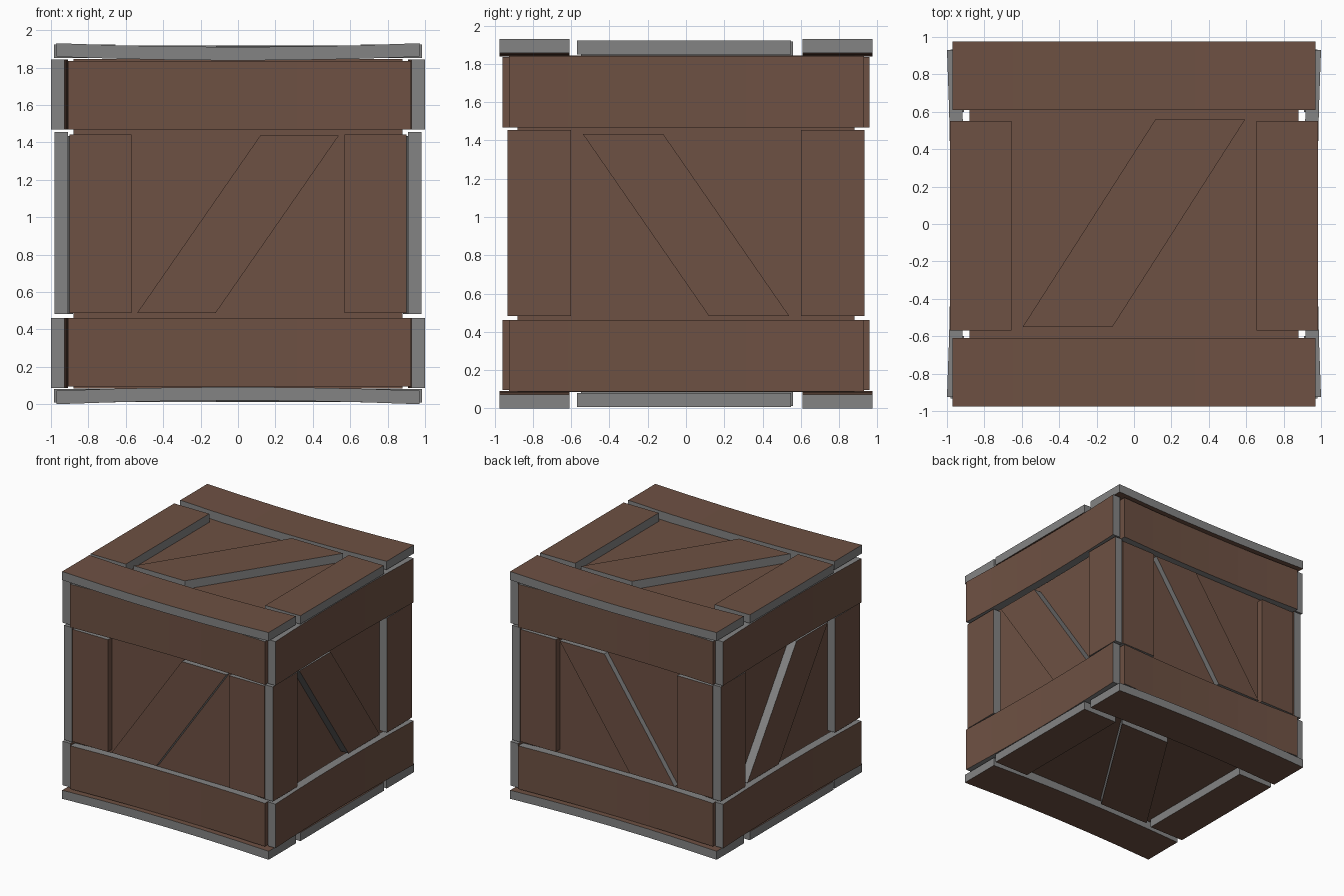
import bpy, bmesh
from mathutils import Vector

if "Cube" in bpy.data.objects:
    bpy.data.objects.remove(bpy.data.objects["Cube"])

ZC = 0.965  # height of the crate centre


def material(name, rgb):
    m = bpy.data.materials.new(name)
    m.diffuse_color = (*rgb, 1.0)
    m.use_nodes = True
    m.node_tree.nodes["Principled BSDF"].inputs["Base Color"].default_value = m.diffuse_color
    return m


BROWN = material("brown_wood", (0.155, 0.082, 0.056))
GREY = material("grey_edge", (0.23, 0.23, 0.23))

# Each side maps local (u along, v across, w outward) to world axes; s = direction
FRAMES = {
    "front": lambda u, v, w: Vector((u, -w, v + ZC)),
    "back": lambda u, v, w: Vector((u, w, v + ZC)),
    "right": lambda u, v, w: Vector((w, u, v + ZC)),
    "left": lambda u, v, w: Vector((-w, u, v + ZC)),
    "top": lambda u, v, w: Vector((u, v, w + ZC)),
    "bottom": lambda u, v, w: Vector((u, v, -w + ZC)),
}


def slab(name, side, rows, thick, brown_ends=False):
    """Board lofted through rows of (point a, point b, outer depth)."""
    place = FRAMES[side]
    bm = bmesh.new()
    rings = []
    for a, b, w in rows:
        rings.append([bm.verts.new(place(*p)) for p in
                      ((*a, w), (*b, w), (*b, w - thick), (*a, w - thick))])
    for r, q in zip(rings, rings[1:]):
        for i in range(4):
            f = bm.faces.new((r[i], r[(i + 1) % 4], q[(i + 1) % 4], q[i]))
            f.material_index = i % 2  # wide faces brown, rims grey
    for ring in (rings[0], rings[-1]):
        bm.faces.new(ring).material_index = 1
    bmesh.ops.recalc_face_normals(bm, faces=bm.faces[:])
    if brown_ends:
        for f in bm.faces:
            if abs(f.normal.x) > 0.9:
                f.material_index = 0
    me = bpy.data.meshes.new(name)
    bm.to_mesh(me)
    bm.free()
    me.materials.append(BROWN)
    me.materials.append(GREY)
    ob = bpy.data.objects.new(name, me)
    bpy.context.collection.objects.link(ob)


def plank_rows(u0, u1, v0, v1, mid, flare, n=6):
    """Long plank whose ends bow outward."""
    rows = []
    for i in range(n + 1):
        t = i / n
        u = u0 + (u1 - u0) * t
        rows.append(((u, v0), (u, v1), mid + flare * (2 * t - 1) ** 2))
    return rows


def build_side(side, ext, v_in, v_out, mid, flare, post, post_v, post_w,
               diag, diag_v, diag_w, thick, brown_ends=False):
    # two long bowed planks
    for tag, a, b in (("upper", v_in, v_out), ("lower", -v_out, -v_in)):
        slab(f"{side}_{tag}_plank", side,
             plank_rows(ext[0], ext[1], a, b, mid, flare), thick, brown_ends)
    # two short posts between them
    for tag, a, b in (("first", -post[1], -post[0]), ("second", *post)):
        slab(f"{side}_{tag}_post", side,
             [((a, post_v[0]), (b, post_v[0]), post_w),
              ((a, post_v[1]), (b, post_v[1]), post_w)], thick, brown_ends)
    # diagonal brace
    d0, d1 = diag
    slab(f"{side}_diagonal_brace", side,
         [((-d1, diag_v[0]), (-d0, diag_v[0]), diag_w),
          ((d0, diag_v[1]), (d1, diag_v[1]), diag_w)], thick)


# inner box
bpy.ops.mesh.primitive_cube_add(size=1, location=(0, 0, ZC))
core = bpy.context.object
core.name = "inner_box"
core.scale = (1.76, 1.76, 1.76)
core.data.materials.append(BROWN)

# front and back boards
for side, ext in (("front", (-0.905, 0.925)), ("back", (-0.925, 0.905))):
    build_side(side, ext, 0.503, 0.87, 0.935, 0.025, (0.57, 0.90),
               (-0.477, 0.477), 0.933, (0.12, 0.54), (-0.478, 0.473), 0.925,
               0.065, True)

# right and left boards
for side in ("right", "left"):
    build_side(side, (-0.925, 0.93), 0.503, 0.877, 0.98, 0.02, (0.60, 0.933),
               (-0.483, 0.49), 0.98, (-0.12, -0.54), (-0.483, 0.47), 0.955,
               0.072)

# top and bottom boards
for side in ("top", "bottom"):
    build_side(side, (-0.97, 0.97), 0.61, 0.975, 0.945, 0.02, (0.655, 0.985),
               (-0.57, 0.55), 0.957, (0.115, 0.595), (-0.55, 0.56), 0.952,
               0.072)
